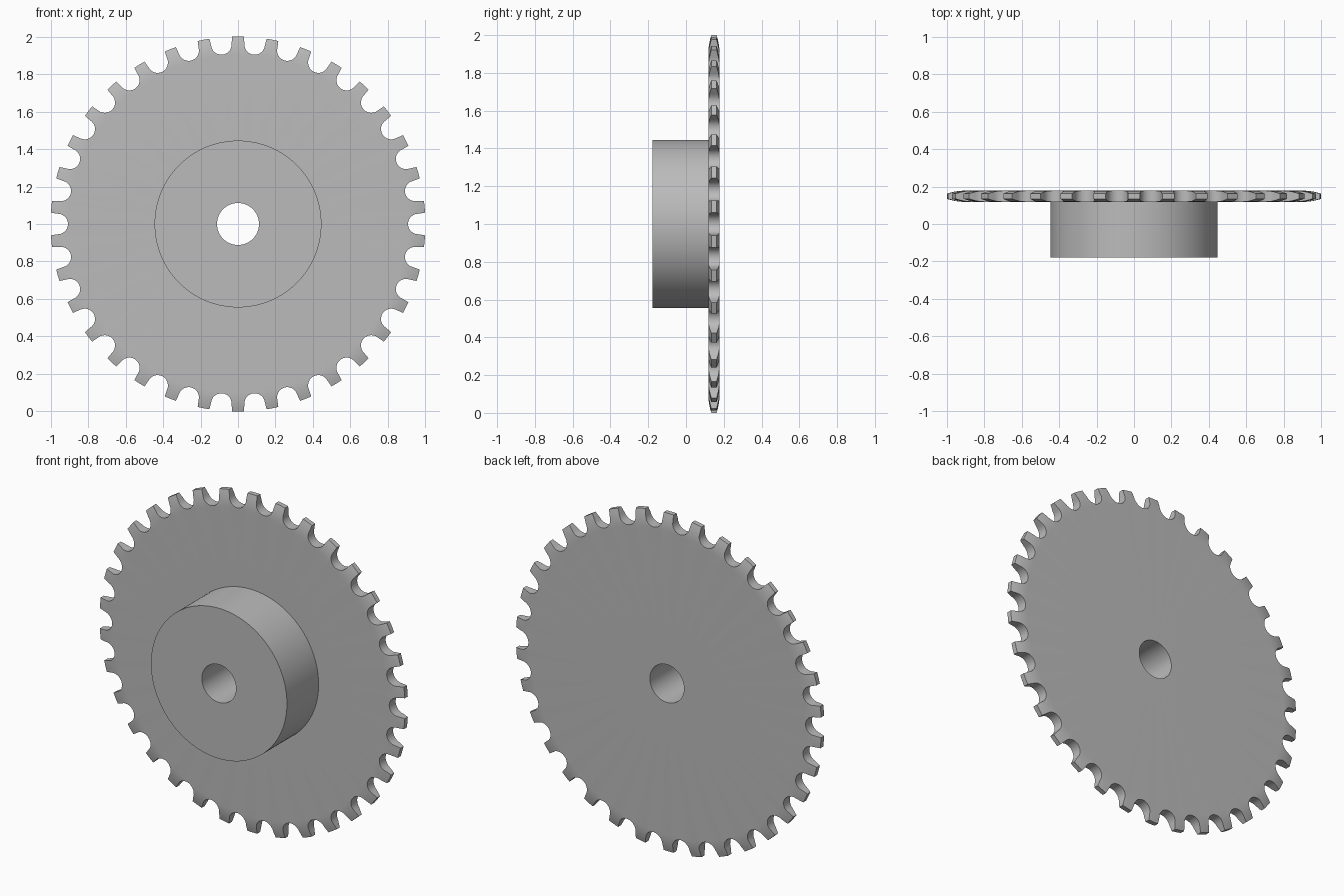
import bpy
import bmesh
from math import sin, cos, pi, sqrt, atan2, hypot, radians

TEETH = 34
BORE, HUB, RIM, TIP = 0.112, 0.445, 0.90, 1.0      # radii
FRONT, STEP, BACK = -0.178, 0.118, 0.178           # depths along y
ROLLER, PITCH = 0.055, 0.962                       # tooth gap radius and its centre
RELIEF = 0.32                                      # rounding radius of the tooth faces

cube = bpy.data.objects.get("Cube")
if cube:
    bpy.data.objects.remove(cube, do_unlink=True)

steel = bpy.data.materials.new("grey_steel")
steel.use_nodes = True
GREY = (0.5, 0.5, 0.5, 1)
steel.diffuse_color = GREY
steel.node_tree.nodes["Principled BSDF"].inputs["Base Color"].default_value = GREY


def gear_outline():
    """Angle and outer radius of every point around the toothed rim."""
    points = []
    for i in range(TEETH):
        mid = 2 * pi * i / TEETH
        # tooth tip
        points += [(mid + a, TIP) for a in (-0.032, 0, 0.032)]
        # rounded gap after the tooth
        for k in range(13):
            t = pi * k / 12
            u, v = PITCH - ROLLER * sin(t), -ROLLER * cos(t)
            points.append((mid + pi / TEETH + atan2(v, u), hypot(u, v)))
    return points


def relief(r):
    """How far a tooth face falls back at radius r."""
    return RELIEF - sqrt(RELIEF ** 2 - max(0, r - RIM) ** 2)


def spin(name, outline, section):
    """Sweep a (radius, y) section around the axle; it may vary with the outline."""
    bm = bmesh.new()
    columns = [[bm.verts.new((r * sin(a), y, 1 + r * cos(a))) for r, y in section(ro)]
               for a, ro in outline]
    for c, d in zip(columns, columns[1:] + columns[:1]):
        for j in range(len(c) - 1):
            bm.faces.new((c[j], c[j + 1], d[j + 1], d[j]))
    bmesh.ops.recalc_face_normals(bm, faces=bm.faces)
    mesh = bpy.data.meshes.new(name)
    bm.to_mesh(mesh)
    bm.free()
    mesh.materials.append(steel)
    obj = bpy.data.objects.new(name, mesh)
    bpy.context.collection.objects.link(obj)
    bpy.ops.object.select_all(action="DESELECT")
    obj.select_set(True)
    bpy.context.view_layer.objects.active = obj
    bpy.ops.object.shade_smooth_by_angle(angle=radians(30))
    return obj


def plate_section(ro):
    """From the hub out over the rim and back to the bore."""
    radii = [RIM + (ro - RIM) * j / 5 for j in range(6)]
    front = [(r, STEP + relief(r)) for r in radii]
    back = [(r, BACK - relief(r)) for r in reversed(radii)]
    return [(HUB, STEP)] + front + back + [(BORE, BACK), (BORE, STEP)]


def hub_section(ro):
    return [(BORE, STEP), (BORE, FRONT), (HUB, FRONT), (HUB, STEP)]


outline = gear_outline()
spin("toothed_plate", outline, plate_section)
spin("hub", outline, hub_section)
